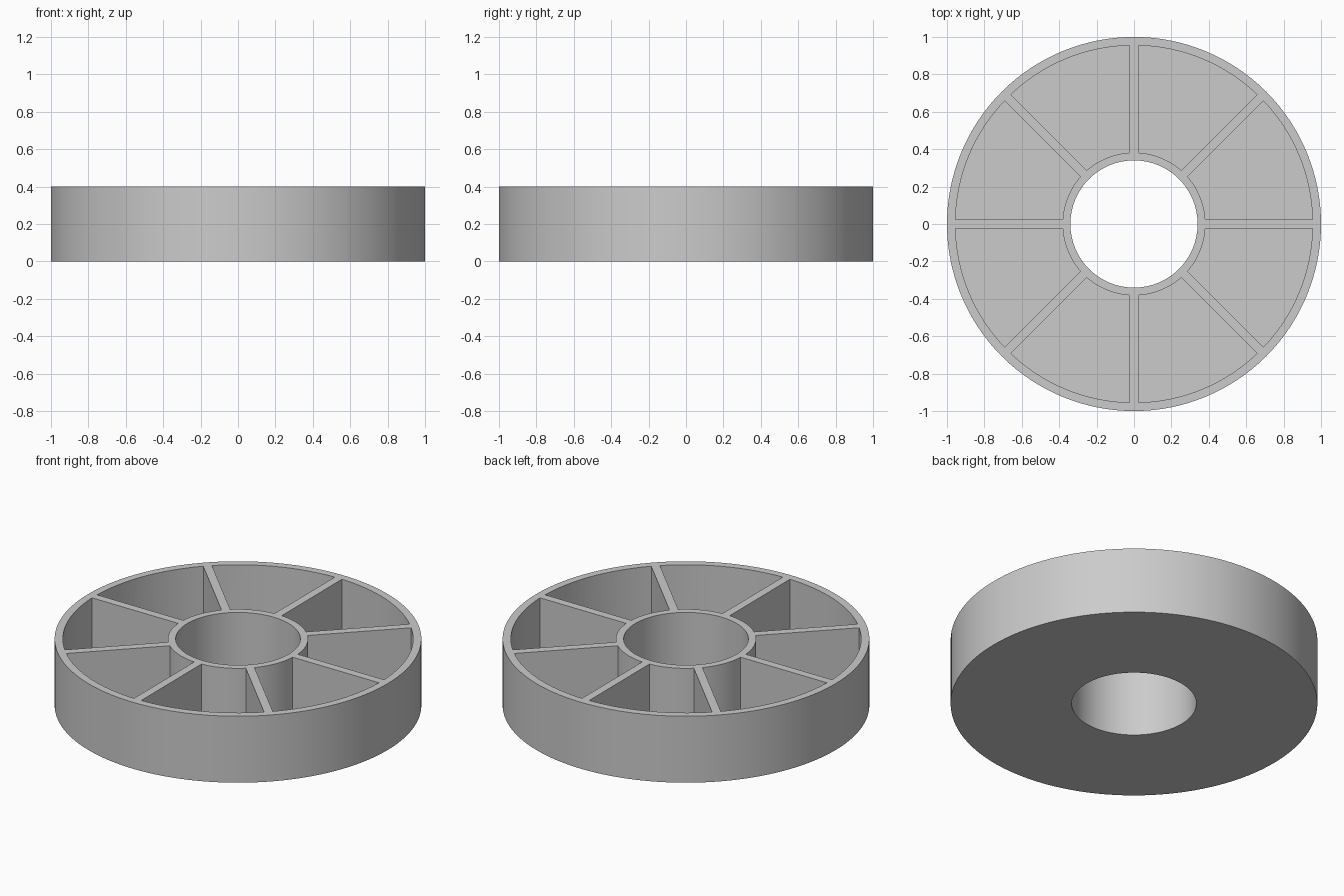
import bpy, bmesh
from math import sin, cos, asin, pi, tau

R_OUT, R_HOLE = 1.0, 0.34         # outer rim and centre bore
P_OUT, P_IN = 0.955, 0.382        # pocket limits
HALF_RIB, HEIGHT, FLOOR = 0.024, 0.4, 0.04
POCKETS, SEGMENTS = 8, 128

if "Cube" in bpy.data.objects:
    bpy.data.objects.remove(bpy.data.objects["Cube"])

grey = bpy.data.materials.new("light_grey")
grey.use_nodes = True
colour = (0.6, 0.6, 0.6, 1)
grey.diffuse_color = colour
grey.node_tree.nodes["Principled BSDF"].inputs["Base Color"].default_value = colour


def make_object(name, bm):
    bmesh.ops.recalc_face_normals(bm, faces=bm.faces)
    mesh = bpy.data.meshes.new(name)
    bm.to_mesh(mesh)
    bm.free()
    mesh.materials.append(grey)
    obj = bpy.data.objects.new(name, mesh)
    bpy.context.collection.objects.link(obj)
    return obj


def arc(radius, start, end, steps):
    angles = [start + (end - start) * i / steps for i in range(steps + 1)]
    return [(radius * cos(a), radius * sin(a)) for a in angles]


# Solid ring: rectangular section turned around the axis
bm = bmesh.new()
section = [(R_HOLE, 0), (R_OUT, 0), (R_OUT, HEIGHT), (R_HOLE, HEIGHT)]
rings = []
for r, z in section:
    rings.append([bm.verts.new((x, y, z)) for x, y in arc(r, 0, tau, SEGMENTS)[:-1]])
for k in range(len(rings)):
    low, high = rings[k], rings[(k + 1) % len(rings)]
    for i in range(SEGMENTS):
        j = (i + 1) % SEGMENTS
        bm.faces.new((low[i], low[j], high[j], high[i]))
wheel = make_object("ribbed_wheel", bm)

# Wedge cutters leave parallel-sided ribs between the pockets
bm = bmesh.new()
step = tau / POCKETS
for n in range(POCKETS):
    a, b = n * step, (n + 1) * step
    outer, inner = asin(HALF_RIB / P_OUT), asin(HALF_RIB / P_IN)
    outline = arc(P_OUT, a + outer, b - outer, 16) + arc(P_IN, b - inner, a + inner, 16)
    face = bm.faces.new([bm.verts.new((x, y, FLOOR)) for x, y in outline])
    top = bmesh.ops.extrude_face_region(bm, geom=[face])["geom"]
    bmesh.ops.translate(bm, vec=(0, 0, HEIGHT),
                        verts=[v for v in top if isinstance(v, bmesh.types.BMVert)])
cutter = make_object("pocket_cutter", bm)
cutter.hide_render = True

cut = wheel.modifiers.new("pockets", 'BOOLEAN')
cut.operation = 'DIFFERENCE'
cut.solver = 'EXACT'
cut.object = cutter

for obj in bpy.context.selected_objects:
    obj.select_set(False)
bpy.context.view_layer.objects.active = wheel
wheel.select_set(True)
bpy.ops.object.modifier_apply(modifier=cut.name)
bpy.data.objects.remove(cutter)

# Smooth round walls, crisp rims
bpy.ops.object.shade_smooth_by_angle(angle=pi / 6)
